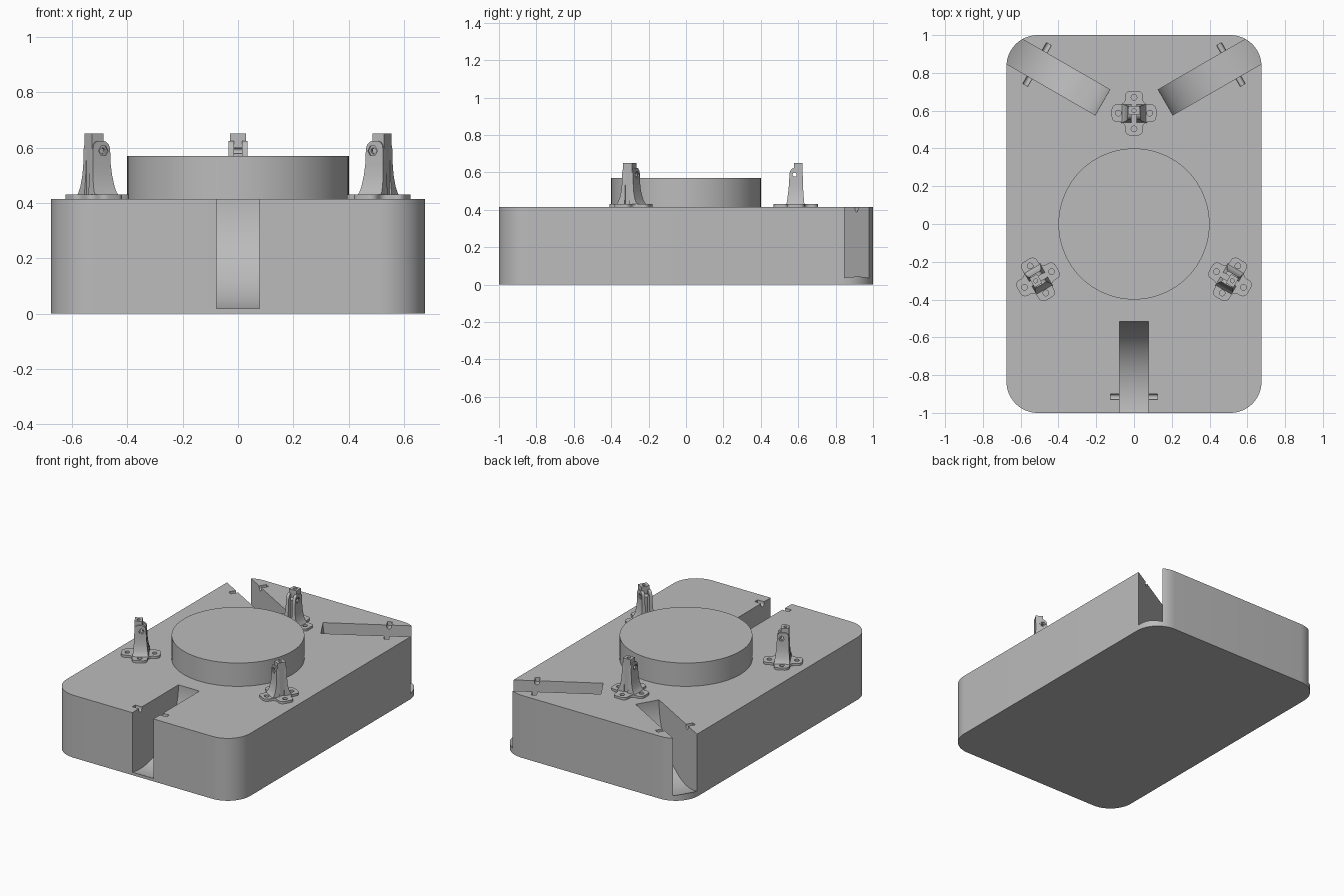
import bpy, bmesh
from math import radians, pi
from mathutils import Matrix, Vector

if "Cube" in bpy.data.objects:
    bpy.data.objects.remove(bpy.data.objects["Cube"])

grey = bpy.data.materials.new("plain_grey")
grey.use_nodes = True
grey.diffuse_color = (0.5, 0.5, 0.5, 1)
grey.node_tree.nodes["Principled BSDF"].inputs["Base Color"].default_value = (0.5, 0.5, 0.5, 1)

TOP = 0.415           # top of the base block
PLATE = 0.43          # top of the mount plates
BOLT = Vector((0, -0.006, 0.588))


def make(name, bm, frame=Matrix()):
    bmesh.ops.recalc_face_normals(bm, faces=bm.faces)
    bm.transform(frame)
    mesh = bpy.data.meshes.new(name)
    bm.to_mesh(mesh)
    bm.free()
    mesh.materials.append(grey)
    ob = bpy.data.objects.new(name, mesh)
    bpy.context.collection.objects.link(ob)
    return ob


def prism(outline, z0, z1, radius=0, segments=6):
    """Upright prism with optionally rounded vertical edges."""
    bm = bmesh.new()
    face = bm.faces.new([bm.verts.new((x, y, z0)) for x, y in outline])
    ext = bmesh.ops.extrude_face_region(bm, geom=[face])
    bmesh.ops.translate(bm, vec=(0, 0, z1 - z0),
                        verts=[v for v in ext["geom"] if isinstance(v, bmesh.types.BMVert)])
    if radius:
        upright = [e for e in bm.edges if abs(e.verts[0].co.z - e.verts[1].co.z) > 1e-4]
        bmesh.ops.bevel(bm, geom=upright, offset=radius, segments=segments,
                        profile=0.5, affect='EDGES')
    return bm


def box(x0, x1, y0, y1, z0, z1, radius=0, segments=6):
    return prism([(x0, y0), (x1, y0), (x1, y1), (x0, y1)], z0, z1, radius, segments)


def cylinder(radius, depth, centre, sides=32, along_x=False):
    bm = bmesh.new()
    turn = Matrix.Rotation(pi / 2, 4, 'Y') if along_x else Matrix()
    bmesh.ops.create_cone(bm, cap_ends=True, segments=sides, radius1=radius, radius2=radius,
                          depth=depth, matrix=Matrix.Translation(centre) @ turn)
    return bm


def cut(ob, cutters):
    """Subtract the cutters, bake the result and remove them."""
    for c in cutters:
        c.hide_render = True
        mod = ob.modifiers.new("cut", 'BOOLEAN')
        mod.operation, mod.solver, mod.object = 'DIFFERENCE', 'EXACT', c
    graph = bpy.context.evaluated_depsgraph_get()
    ob.data = bpy.data.meshes.new_from_object(ob.evaluated_get(graph))
    ob.modifiers.clear()
    for c in cutters:
        bpy.data.objects.remove(c)


def frame_at(x, y, degrees):
    return Matrix.Translation((x, y, 0)) @ Matrix.Rotation(radians(degrees), 4, 'Z')


# Base block with three curved lever slots and their pivot-pin grooves
block = make("base_block", box(-0.675, 0.675, -1, 1, 0, TOP, 0.165, 16))
cutters = []
for x, y, angle in ((0, -0.915, 180), (0.513, 0.844, -60), (-0.513, 0.844, 60)):
    f = frame_at(x, y, angle)
    cutters += [
        make("slot_cutter", cylinder(0.4, 0.155, (0, 0, 0.41), 96, True), f),
        make("groove_cutter", cylinder(0.015, 0.25, (0, 0, 0.403), 16, True), f),
        make("groove_top_cutter", box(-0.125, 0.125, -0.015, 0.015, 0.403, 0.45), f)]
cut(block, cutters)
parts = [block]

# Round raised platform
parts.append(make("round_platform", cylinder(0.4, 0.155, (0, 0, TOP + 0.0775), 96)))


def ear(side):
    """Flared bracket cheek lofted upward: height, inner edge, outer edge, half width."""
    rows = ((0.425, -0.052, 0.046, 0.068), (0.44, -0.048, 0.045, 0.056),
            (0.46, -0.045, 0.043, 0.047), (0.5, -0.04, 0.04, 0.038),
            (0.54, -0.036, 0.038, 0.035), (0.595, -0.034, 0.037, 0.034),
            (0.61, -0.029, 0.034, 0.034), (0.62, -0.019, 0.026, 0.034),
            (0.624, -0.008, 0.015, 0.034))
    bm = bmesh.new()
    rings = []
    for z, r0, r1, t in rows:
        corners = ((0.014, r0), (t, r0), (t, r1), (0.014, r1))
        rings.append([bm.verts.new((side * x, y, z)) for x, y in corners])
    for low, high in zip(rings, rings[1:]):
        for i in range(4):
            j = (i + 1) % 4
            bm.faces.new((low[i], low[j], high[j], high[i]))
    bm.faces.new(rings[0])
    bm.faces.new(rings[-1])
    return bm


# Clamp mounts around the platform
A, B = 0.047, 0.118
cross = [(A, A), (A, B), (-A, B), (-A, A), (-B, A), (-B, -A),
         (-A, -A), (-A, -B), (A, -B), (A, -A), (B, -A), (B, A)]
for label, angle in (("back", 0), ("left", -120), ("right", 120)):
    f = frame_at(0, 0, angle) @ Matrix.Translation((0, 0.587, 0))

    plate = make(label + "_mount_plate", prism(cross, TOP - 0.002, PLATE, 0.028))
    cut(plate, [make("screw_cutter", cylinder(0.015, 0.1, (x, y, PLATE), 20))
                for x, y in ((0.083, 0), (-0.083, 0), (0, 0.083), (0, -0.083))])

    post = make(label + "_mount_post", box(-0.028, 0.028, -0.01, 0.037, 0.425, 0.65))
    cut(post, [make("bolt_cutter", cylinder(0.011, 0.2, BOLT, 20, True)),
               make("top_cutter", cylinder(0.011, 0.05, (0, 0.014, 0.65), 20))])
    pieces = [plate, post]

    for side, word in ((1, "first"), (-1, "second")):
        cheek = make(f"{label}_mount_{word}_cheek", ear(side))
        cut(cheek, [make("bolt_cutter", cylinder(0.011, 0.2, BOLT, 20, True)),
                    make("nut_cutter", cylinder(0.02, 0.02, BOLT + Vector((side * 0.038, 0, 0)),
                                                6, True))])
        pieces.append(cheek)

    for p in pieces:
        p.data.transform(f)
    parts += pieces

# Smooth curved walls, keep crisp edges
bpy.ops.object.select_all(action='DESELECT')
for p in parts:
    p.select_set(True)
bpy.context.view_layer.objects.active = block
bpy.ops.object.shade_smooth_by_angle(angle=radians(30))
